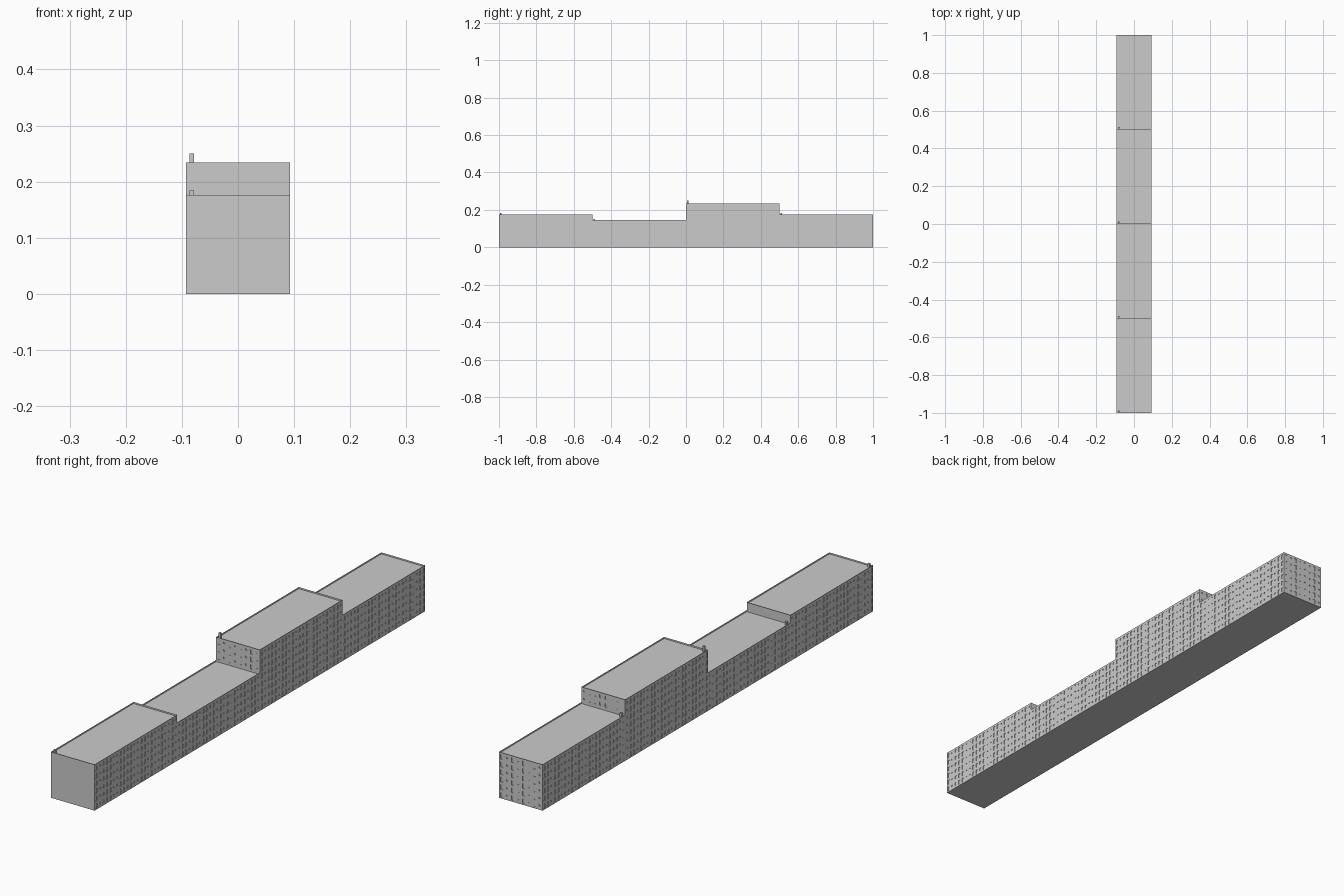
import bpy, bmesh, random
from mathutils import Vector

if "Cube" in bpy.data.objects:
    bpy.data.objects.remove(bpy.data.objects["Cube"])

HALF = 0.0925      # half depth of the terrace
FLOOR = 0.029      # storey height
RECESS = 0.002     # window reveal depth
UP = Vector((0, 0, 1))
# opening kinds: width, height, sill above floor
KINDS = {"T": (0.009, 0.018, 0.005), "S": (0.006, 0.006, 0.014), "M": (0.008, 0.012, 0.010)}


def quad(bm, pts):
    return bm.faces.new([bm.verts.new(p) for p in pts])


def wall(bm, start, end, height, pattern="", lowest=0):
    """Wall seen from outside, running left to right, with recessed openings."""
    start, end = Vector(start), Vector(end)
    length = (end - start).length
    u = (end - start).normalized()
    inward = UP.cross(u)
    floors = int(height / FLOOR + 0.05)

    def at(a, z, d=0):
        return start + u * a + UP * z + inward * d

    def rect(a, b, z0, z1, d=0):
        return quad(bm, [at(a, z0, d), at(b, z0, d), at(b, z1, d), at(a, z1, d)])

    a = 0
    for i, kind in enumerate(pattern):
        if kind == ".":
            continue
        w, h, sill = KINDS[kind]
        l = length * (i + 0.5) / len(pattern) - w / 2
        r = l + w
        rect(a, l, 0, height)
        z = 0
        for f in range(lowest, floors):
            z0 = f * FLOOR + sill
            z1 = z0 + h
            rect(l, r, z, z0)
            rect(l, r, z0, z1, RECESS)
            ring = [(l, z0), (r, z0), (r, z1), (l, z1)]
            for (p, q), (s, t) in zip(ring, ring[1:] + ring[:1]):
                quad(bm, [at(p, q), at(s, t), at(s, t, RECESS), at(p, q, RECESS)])
            z = z1
        rect(l, r, z, height)
        a = r
    rect(a, length, 0, height)


def building(name, y0, y1, height, side, front="", back="", lowest=(0, 0)):
    bm = bmesh.new()
    h = HALF
    wall(bm, (h, y0, 0), (h, y1, 0), height, side)
    wall(bm, (-h, y1, 0), (-h, y0, 0), height, side[::-1])
    wall(bm, (-h, y0, 0), (h, y0, 0), height, front, lowest[0])
    wall(bm, (h, y1, 0), (-h, y1, 0), height, back, lowest[1])
    quad(bm, [(-h, y1, 0), (h, y1, 0), (h, y0, 0), (-h, y0, 0)])
    # roof sunk behind a thin parapet
    top = quad(bm, [(-h, y0, height), (h, y0, height), (h, y1, height), (-h, y1, height)])
    bmesh.ops.inset_region(bm, faces=[top], thickness=0.004, use_boundary=True)
    ext = bmesh.ops.extrude_discrete_faces(bm, faces=[top])
    bmesh.ops.translate(bm, verts=ext["faces"][0].verts, vec=(0, 0, -0.006))
    bmesh.ops.remove_doubles(bm, verts=bm.verts, dist=1e-5)
    mesh = bpy.data.meshes.new(name)
    bm.to_mesh(mesh)
    bm.free()
    bpy.context.collection.objects.link(bpy.data.objects.new(name, mesh))


def chimney(name, y, z0, z1):
    bpy.ops.mesh.primitive_cube_add(size=1, location=(-0.082, y, (z0 + z1) / 2))
    ob = bpy.context.object
    ob.name = name
    ob.scale = (0.008, 0.008, z1 - z0)


def rhythm(seed):
    """Irregular run of paired tall windows and small ones."""
    random.seed(seed)
    return "".join(random.choice(("STT", "TSM", "MTS", "STS", "TTS")) for _ in range(8))


# the four joined buildings, from front to back
building("front_block", -1.0, -0.5, 0.176, rhythm(1))
building("low_block", -0.5, 0.0, 0.146, rhythm(2))
building("tall_block", 0.0, 0.5, 0.234, rhythm(3), "TSTSMSTS", "SMMMM.S.", (5, 6))
building("back_block", 0.5, 1.0, 0.176, rhythm(4), "", "TSTSTSTS")

# one small chimney at the front left corner of each roof
chimney("front_chimney", -0.991, 0.168, 0.184)
chimney("low_chimney", -0.491, 0.138, 0.152)
chimney("tall_chimney", 0.009, 0.226, 0.25)
chimney("back_chimney", 0.509, 0.168, 0.184)
